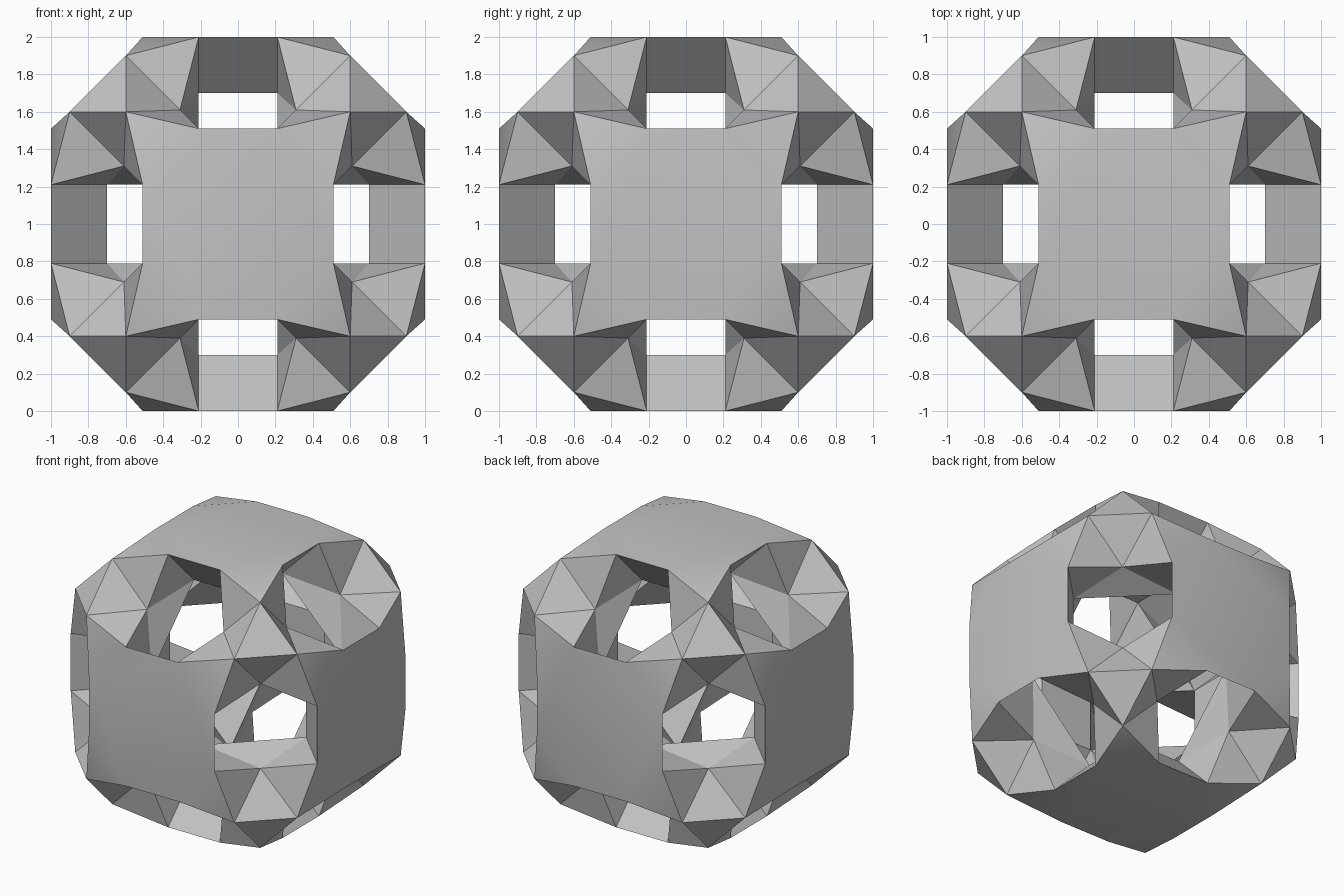
import bpy
import bmesh
from itertools import product

if "Cube" in bpy.data.objects:
    bpy.data.objects.remove(bpy.data.objects["Cube"])

# Key distances from the centre
HOLE = 0.21      # half width of the edge holes and of the inner squares
RIM = 0.51       # plate edge at a hole
TIP = 0.60       # plate corner, sideways
TIP_H = 0.90     # plate corner, outward
INNER = 0.70     # inner wall
NECK = (0.31, 0.61)  # pinched point beside each hole

bm = bmesh.new()
cache = {}


def vert(co):
    key = tuple(round(c, 3) for c in co)
    if key not in cache:
        cache[key] = bm.verts.new((key[0], key[1], key[2] + 1.0))
    return cache[key]


def face(points, smooth=False):
    f = bm.faces.new([vert(p) for p in points])
    f.smooth = smooth


def point(a, pa, b, pb, c, pc):
    """Point from three axis/value pairs."""
    co = [0.0, 0.0, 0.0]
    co[a], co[b], co[c] = pa, pb, pc
    return co


SIGNS = (-1, 1)

# Six softly domed outer plates, inner squares and hole walls
for a, s in product(range(3), SIGNS):
    u, v = (a + 1) % 3, (a + 2) % 3
    ring = [(HOLE, RIM), (-HOLE, RIM), (-RIM, HOLE), (-RIM, -HOLE),
            (-HOLE, -RIM), (HOLE, -RIM), (RIM, -HOLE), (RIM, HOLE)]
    face([point(a, s, u, p, v, q) for p, q in ring], True)
    for su, sv in product(SIGNS, SIGNS):
        face([point(a, s, u, su * HOLE, v, sv * RIM),
              point(a, s * TIP_H, u, su * TIP, v, sv * TIP),
              point(a, s, u, su * RIM, v, sv * HOLE)], True)
    square = [(HOLE, HOLE), (-HOLE, HOLE), (-HOLE, -HOLE), (HOLE, -HOLE)]
    face([point(a, s * INNER, u, p, v, q) for p, q in square])
    for (b, c), t in product(((u, v), (v, u)), SIGNS):
        face([point(a, s, b, t * RIM, c, -HOLE),
              point(a, s, b, t * RIM, c, HOLE),
              point(a, s * INNER, b, t * HOLE, c, HOLE),
              point(a, s * INNER, b, t * HOLE, c, -HOLE)])

# Eight corners: outer and inner triangles, and the faceted hole funnels
for sign in product(SIGNS, repeat=3):
    def at(a, pa, b, pb, c, pc):
        return [k * n for k, n in zip(sign, point(a, pa, b, pb, c, pc))]

    tips = [at(i, TIP_H, (i + 1) % 3, TIP, (i + 2) % 3, TIP) for i in range(3)]
    inner = [at(i, INNER, (i + 1) % 3, HOLE, (i + 2) % 3, HOLE) for i in range(3)]
    face(tips)
    face(inner)
    for a in range(3):
        b, c = (a + 1) % 3, (a + 2) % 3
        neck = at(a, NECK[0], b, NECK[1], c, NECK[1])
        face([neck, tips[b], tips[c]])
        face([neck, inner[b], inner[c]])
        for i, j in ((b, c), (c, b)):
            rim = at(a, HOLE, i, 1.0, j, RIM)
            face([neck, rim, tips[i]])
            face([neck, rim, inner[i]])

bmesh.ops.recalc_face_normals(bm, faces=bm.faces[:])
mesh = bpy.data.meshes.new("hollow_block")
bm.to_mesh(mesh)
bm.free()

# Plain grey material
grey = bpy.data.materials.new("light grey")
grey.diffuse_color = (0.55, 0.55, 0.55, 1.0)
grey.use_nodes = True
grey.node_tree.nodes["Principled BSDF"].inputs["Base Color"].default_value = grey.diffuse_color
mesh.materials.append(grey)

block = bpy.data.objects.new("hollow_block", mesh)
bpy.context.collection.objects.link(block)
